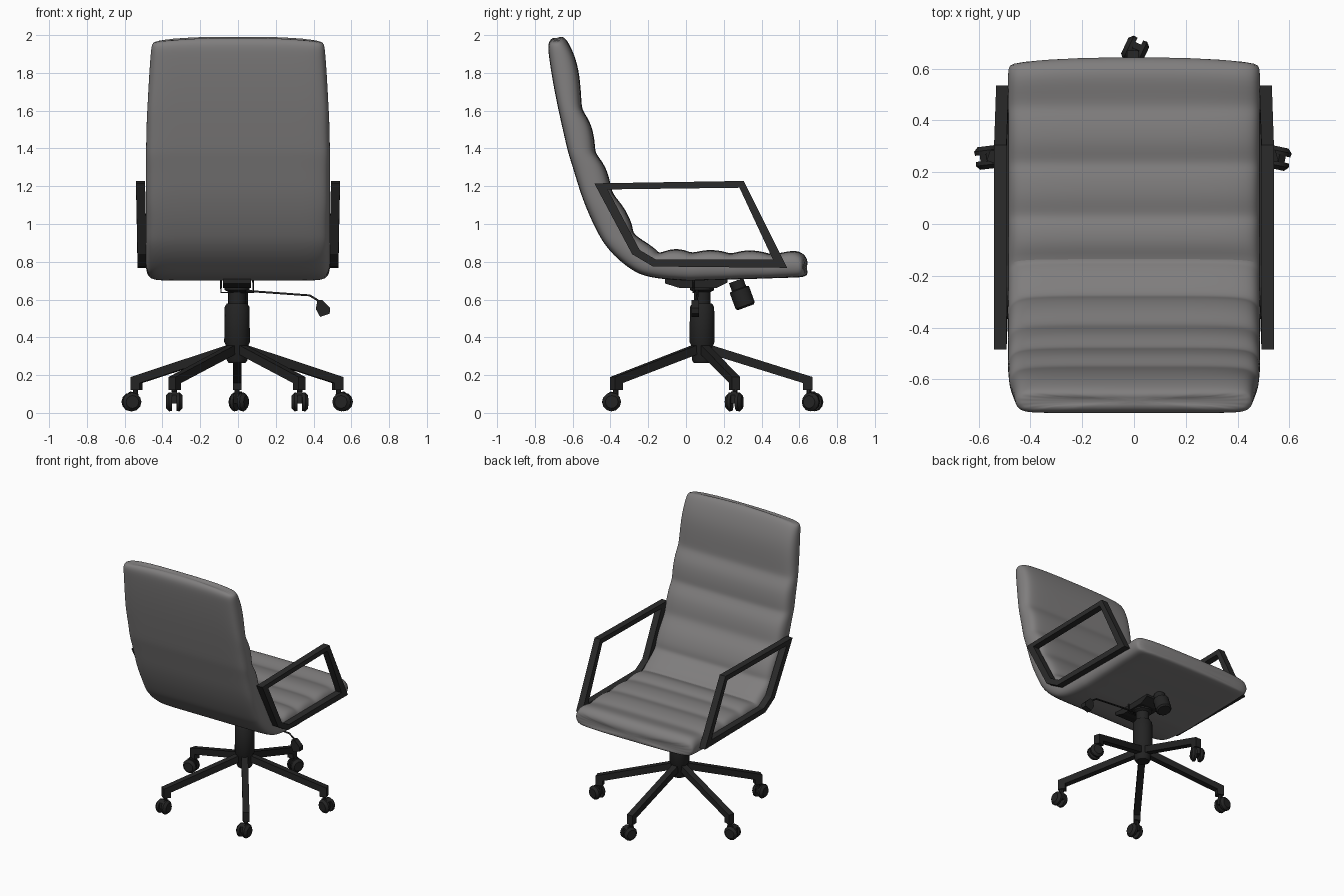
import bpy, bmesh, math
from mathutils import Matrix, Vector

if "Cube" in bpy.data.objects:
    bpy.data.objects.remove(bpy.data.objects["Cube"])


def material(name, r, g, b):
    m = bpy.data.materials.new(name)
    m.diffuse_color = (r, g, b, 1)
    m.use_nodes = True
    m.node_tree.nodes["Principled BSDF"].inputs["Base Color"].default_value = m.diffuse_color
    return m


LEATHER = material("grey leather", 0.215, 0.208, 0.208)
FRAME = material("dark frame", 0.024, 0.024, 0.024)
BASE = material("black base", 0.017, 0.017, 0.017)
CX, CY = -0.005, 0.085  # centre of the pedestal


def make(name, verts, faces, mat, matrix=None, smooth=None):
    mesh = bpy.data.meshes.new(name)
    mesh.from_pydata([tuple(v) for v in verts], [], faces)
    bm = bmesh.new()
    bm.from_mesh(mesh)
    if matrix:
        bm.transform(matrix)
    bmesh.ops.recalc_face_normals(bm, faces=bm.faces)
    bm.to_mesh(mesh)
    bm.free()
    mesh.materials.append(mat)
    ob = bpy.data.objects.new(name, mesh)
    bpy.context.collection.objects.link(ob)
    if smooth:
        bpy.ops.object.select_all(action='DESELECT')
        bpy.context.view_layer.objects.active = ob
        ob.select_set(True)
        bpy.ops.object.shade_smooth_by_angle(angle=math.radians(smooth))
    return ob


def loft(name, rings, mat, matrix=None, smooth=None):
    """Join closed rings of equal length and cap both ends."""
    n = len(rings[0])
    verts = [v for ring in rings for v in ring]
    faces = [(k * n + i, k * n + (i + 1) % n, (k + 1) * n + (i + 1) % n, (k + 1) * n + i)
             for k in range(len(rings) - 1) for i in range(n)]
    faces += [tuple(range(n)), tuple(range((len(rings) - 1) * n, len(rings) * n))]
    return make(name, verts, faces, mat, matrix, smooth)


def lathe(name, profile, sides, mat, matrix, smooth=40):
    rings = [[(r * math.cos(2 * math.pi * i / sides), r * math.sin(2 * math.pi * i / sides), z)
              for i in range(sides)] for r, z in profile]
    return loft(name, rings, mat, matrix, smooth)


def plate(name, outline, width, mat, matrix):
    """Extrude an outline (first axis, z) sideways by width."""
    return loft(name, [[(a, s * width / 2, z) for a, z in outline] for s in (-1, 1)], mat, matrix)


def tube(name, points, radius, mat):
    cu = bpy.data.curves.new(name, 'CURVE')
    cu.dimensions = '3D'
    cu.bevel_depth = radius
    cu.bevel_resolution = 1
    cu.use_fill_caps = True
    sp = cu.splines.new('POLY')
    sp.points.add(len(points) - 1)
    for p, co in zip(sp.points, points):
        p.co = (*co, 1)
    cu.materials.append(mat)
    ob = bpy.data.objects.new(name, cu)
    bpy.context.collection.objects.link(ob)


# Padded seat and back: stations of outer (y, z) and pleated inner (y, z)
stations = [
    (-.70, 1.992, -.665, 1.998), (-.732, 1.965, -.63, 1.98), (-.728, 1.9, -.588, 1.89),
    (-.708, 1.77, -.562, 1.79), (-.687, 1.66, -.553, 1.64), (-.67, 1.58, -.55, 1.60),
    (-.65, 1.49, -.497, 1.53), (-.627, 1.39, -.480, 1.41), (-.615, 1.35, -.482, 1.375),
    (-.59, 1.27, -.425, 1.31), (-.56, 1.17, -.398, 1.21), (-.53, 1.09, -.392, 1.16),
    (-.50, 1.02, -.325, 1.09), (-.46, .94, -.278, .985), (-.43, .89, -.285, .95),
    (-.37, .82, -.215, .905), (-.28, .75, -.155, .865), (-.22, .725, -.145, .84),
    (-.13, .708, -.08, .872), (0, .70, 0, .863), (.03, .70, .03, .843),
    (.10, .702, .10, .866), (.20, .704, .20, .858), (.235, .706, .235, .838),
    (.32, .709, .31, .866), (.42, .711, .42, .853), (.455, .713, .455, .833),
    (.56, .716, .57, .866), (.625, .718, .625, .845), (.65, .735, .65, .80)]
half = [(.25, 0, 0), (.6, 0, 0), (1, .055, 0), (1, .015, .1), (1, 0, .35), (1, 0, .62),
        (1, .018, .86), (1, .06, .97), (.6, 0, 1), (.25, 0, 1)]
section = half + [(-a, -b, t) for a, b, t in reversed(half)]
rings = []
for k, (oy, oz, iy, iz) in enumerate(stations):
    w = .487 - .03 * max(0, (oz - 1.4) / .58) ** 1.5
    w -= .02 if k in (0, len(stations) - 1) else 0
    outer, inner = Vector((oy, oz)), Vector((iy, iz))
    ring = []
    for a, b, t in section:
        y, z = outer.lerp(inner, t)
        x = a * w - b
        if z > 1.9:
            z -= .018 * (x / w) ** 4      # bowed top edge
        if y > .55:
            y -= .018 * (x / w) ** 4      # bowed front edge
        ring.append((x, y, z))
    rings.append(ring)
seat = loft("padded_seat_and_back", rings, LEATHER, smooth=70)
sub = seat.modifiers.new("soften", 'SUBSURF')
sub.levels = sub.render_levels = 2

# Armrest loops on both sides
arm_out = [(-.485, 1.215), (.305, 1.228), (.535, .768), (-.175, .775), (-.285, .84)]
arm_in = [(-.415, 1.183), (.283, 1.192), (.46, .812), (-.16, .812), (-.245, .862)]
for side, label in ((1, "right"), (-1, "left")):
    loops = []
    for outline, dx in ((arm_out, 0), (arm_out, .048), (arm_in, .048), (arm_in, 0)):
        loops.append([(side * (.484 + dx + (.008 if z > 1 else 0)), y, z) for y, z in outline])
    faces = []
    for k in range(4):
        for i in range(5):
            j, m = (i + 1) % 5, (k + 1) % 4
            faces.append((k * 5 + i, k * 5 + j, m * 5 + j, m * 5 + i))
    make(label + "_armrest", [v for l in loops for v in l], faces, FRAME)

# Pedestal column with hub
lathe("column", [(.045, .265), (.055, .28), (.058, .355), (.068, .375), (.066, .56), (.055, .578),
                 (.045, .58), (.045, .64), (.065, .65), (.07, .7)], 14, BASE,
      Matrix.Translation((CX, CY, 0)))

# Five legs with swivelling casters
leg = [(.02, .368), (.585, .19), (.585, .12), (.535, .12), (.535, .158), (.02, .318)]
for i in range(5):
    spin = Matrix.Translation((CX, CY, 0)) @ Matrix.Rotation(math.radians(90 + 72 * i), 4, 'Z')
    plate(f"leg_{i}", leg, .045, BASE, spin)
    swivel = (spin @ Matrix.Translation((.565, 0, 0))
              @ Matrix.Rotation(math.radians((-25, 25, 35, -35, -30)[i]), 4, 'Z')
              @ Matrix.Translation((.022, 0, 0)))
    lathe(f"caster_stem_{i}", [(.014, .05), (.014, .125)], 8, BASE,
          swivel @ Matrix.Translation((-.022, 0, 0)))
    plate(f"caster_hood_{i}", [(-.035, .05), (-.035, .1), (.005, .113), (.03, .095), (.03, .05)],
          .03, BASE, swivel)
    for s in (-1, 1):
        axle = (swivel @ Matrix.Translation((0, s * .012, .058))
                @ Matrix.Rotation(math.radians(-90 * s), 4, 'X'))
        lathe(f"caster_wheel_{i}_{'a' if s < 0 else 'b'}",
              [(.048, 0), (.05, .016), (.034, .032)], 12, BASE, axle)

# Tilt mechanism under the seat
turn = Matrix.Translation((CX, 0, 0)) @ Matrix.Rotation(math.pi / 2, 4, 'Z')
plate("mounting_plate", [(-.11, .715), (.22, .715), (.22, .69), (.16, .66), (-.03, .66), (-.11, .685)],
      .15, BASE, turn)
axis = Vector((0, .055, -.15))
lathe("tension_knob", [(.04, 0), (.04, .045), (.054, .05), (.054, .14), (.045, .15)], 12, BASE,
      Matrix.Translation((0, .265, .70)) @ axis.to_track_quat('Z', 'Y').to_matrix().to_4x4())

# Height lever with paddle and wire bracket
tube("lever_rod", [(.0, .06, .65), (.1, .06, .642), (.38, .06, .622), (.44, .055, .585)], .006, BASE)
tube("lever_bracket", [(-.09, .04, .71), (-.09, .04, .637), (.08, .04, .637), (.08, .04, .71)],
     .005, BASE)
plate("lever_paddle", [(.42, .595), (.445, .598), (.488, .555), (.485, .525), (.435, .508), (.412, .55)],
      .04, BASE, Matrix.Translation((0, .05, 0)))
